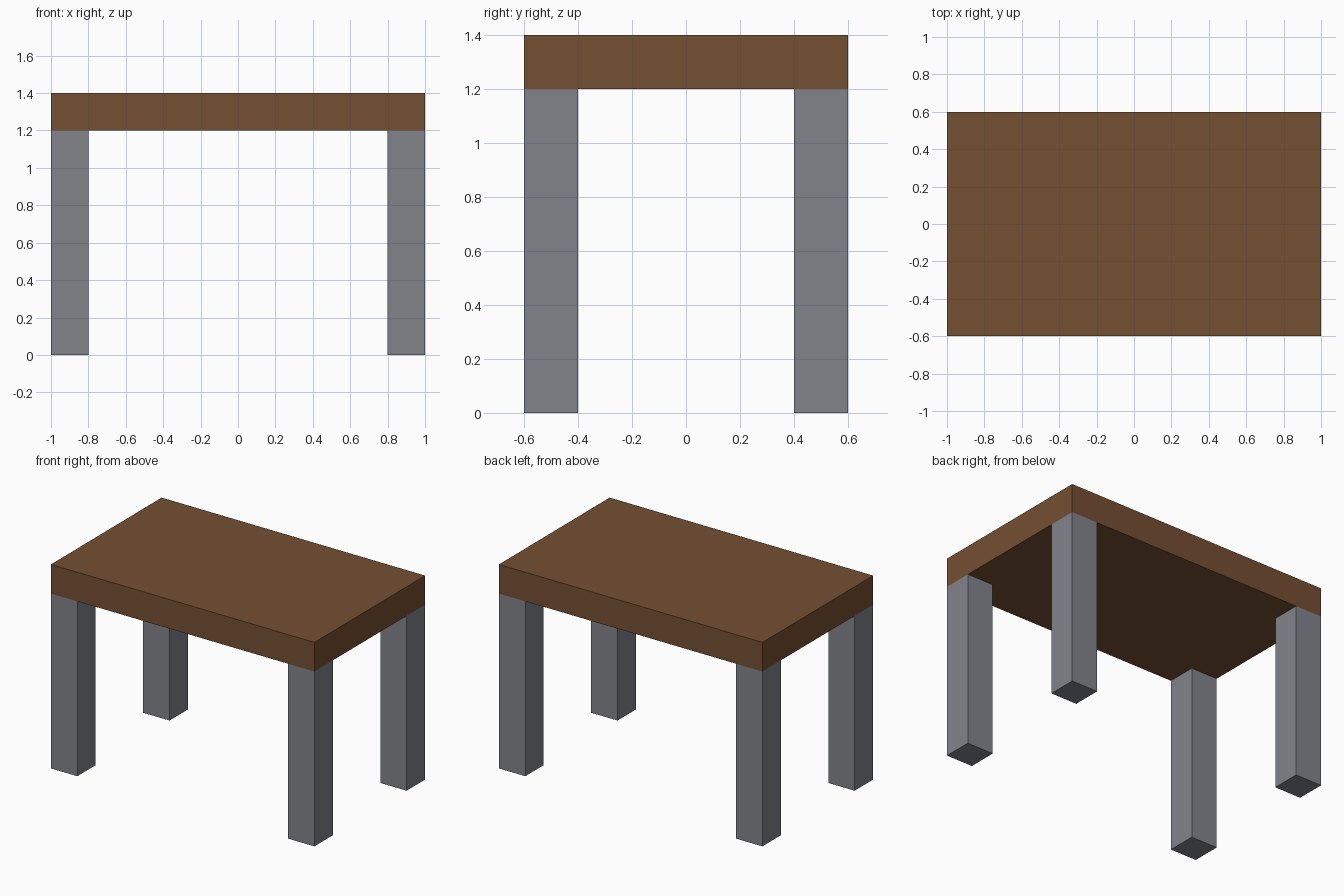
import bpy

cube = bpy.data.objects.get("Cube")
if cube:
    bpy.data.objects.remove(cube, do_unlink=True)


def make_material(name, rgb):
    mat = bpy.data.materials.new(name)
    mat.use_nodes = True
    color = (*rgb, 1.0)
    mat.diffuse_color = color
    mat.node_tree.nodes["Principled BSDF"].inputs["Base Color"].default_value = color
    return mat


def add_box(name, center, size, mat):
    bpy.ops.mesh.primitive_cube_add(size=1, location=center)
    obj = bpy.context.object
    obj.name = name
    obj.scale = size
    bpy.ops.object.transform_apply(location=False, rotation=False, scale=True)
    obj.data.materials.append(mat)
    return obj


brown = make_material("brown wood", (0.178, 0.080, 0.032))
grey = make_material("grey metal", (0.220, 0.231, 0.258))

LENGTH, DEPTH, THICKNESS = 2.0, 1.2, 0.2
LEG_WIDTH, LEG_HEIGHT = 0.2, 1.2

# Slab top
add_box("table_top", (0, 0, LEG_HEIGHT + THICKNESS / 2),
        (LENGTH, DEPTH, THICKNESS), brown)

# Square legs flush with the four corners
for side, sx in (("left", 1), ("right", -1)):
    for end, sy in (("front", -1), ("back", 1)):
        add_box(f"{end}_{side}_leg",
                (sx * (LENGTH - LEG_WIDTH) / 2, sy * (DEPTH - LEG_WIDTH) / 2, LEG_HEIGHT / 2),
                (LEG_WIDTH, LEG_WIDTH, LEG_HEIGHT), grey)
